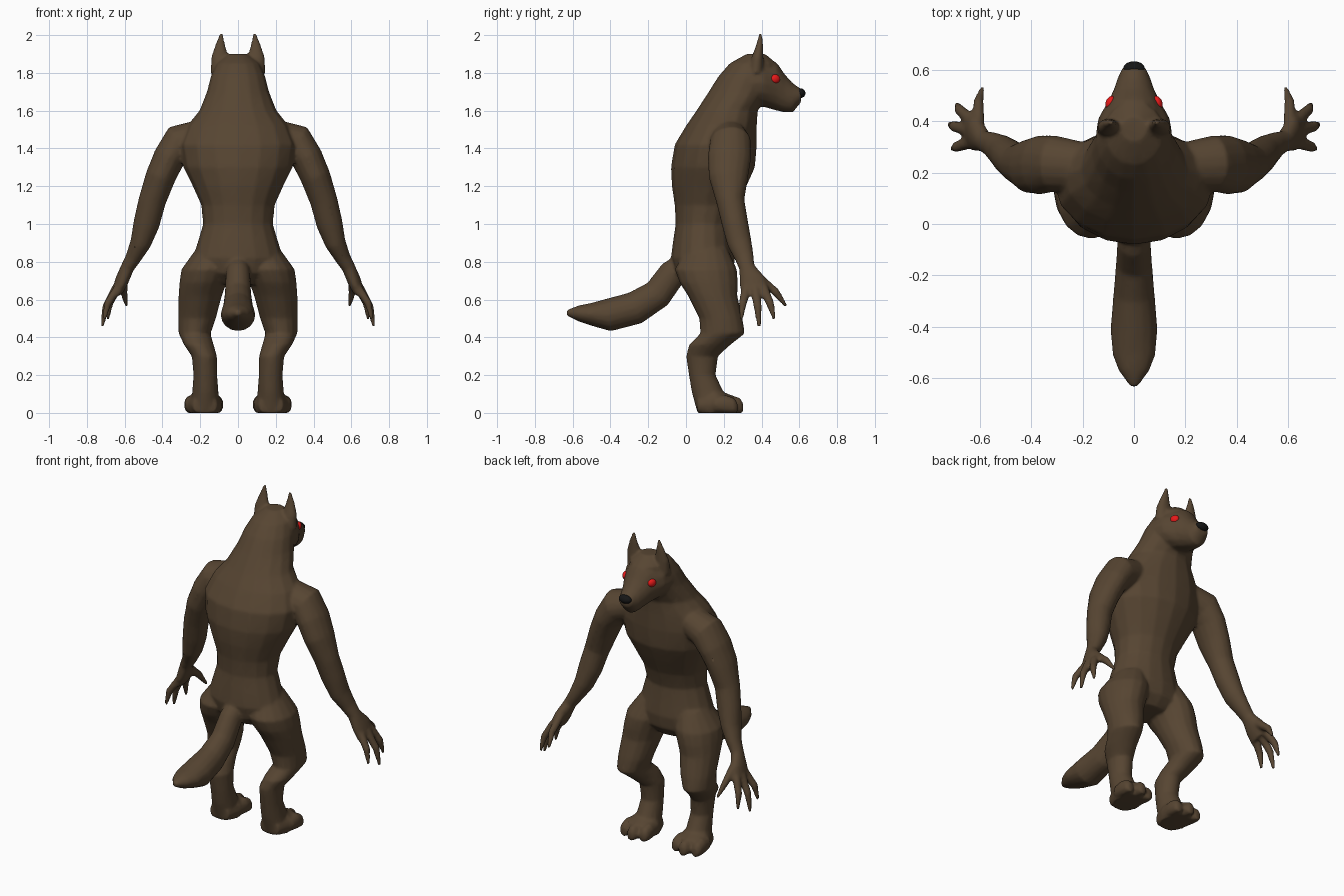
import bpy, bmesh, math
from mathutils import Vector

SEG = 16

def loft(bm, rings, axis=None, side=1):
    """Capped tube through rings (x, y, z, rx, ry); axis fixes the ring plane."""
    pts = [Vector(r[:3]) for r in rings]
    loops = []
    for i, r in enumerate(rings):
        t = Vector(axis) if axis else pts[min(i + 1, len(pts) - 1)] - pts[max(i - 1, 0)]
        t.normalize()
        u = Vector((1, 0, 0))
        u = (u - t * u.dot(t)).normalized()
        v = t.cross(u)
        loop = []
        for k in range(SEG):
            a = 2 * math.pi * k / SEG
            p = pts[i] + u * (r[3] * math.cos(a)) + v * (r[4] * math.sin(a))
            loop.append(bm.verts.new((p.x * side, p.y, max(p.z, 0))))
        loops.append(loop)
    for a, b in zip(loops, loops[1:]):
        for k in range(SEG):
            n = (k + 1) % SEG
            bm.faces.new((a[k], a[n], b[n], b[k]))
    bm.faces.new(loops[0][::-1])
    bm.faces.new(loops[-1])

def material(name, color):
    m = bpy.data.materials.new(name)
    m.diffuse_color = (*color, 1)
    return m

fur = material("brown_fur", (0.095, 0.06, 0.032))
red = material("red", (0.8, 0.01, 0.01))
black = material("black", (0.008, 0.008, 0.008))

bm = bmesh.new()
UP, FWD = (0, 0, 1), (0, 1, 0)

# Torso, neck and skull: z, back y, front y, half width
trunk = [(0.68, 0.0, 0.2, 0.14), (0.74, -0.06, 0.25, 0.22), (0.82, -0.08, 0.26, 0.24),
         (0.9, -0.07, 0.25, 0.215), (1.0, -0.055, 0.24, 0.185), (1.1, -0.06, 0.27, 0.195),
         (1.2, -0.075, 0.32, 0.24), (1.3, -0.08, 0.365, 0.29), (1.42, -0.06, 0.375, 0.31),
         (1.52, 0.0, 0.375, 0.27), (1.6, 0.055, 0.38, 0.205), (1.7, 0.12, 0.44, 0.165),
         (1.78, 0.17, 0.46, 0.145), (1.85, 0.23, 0.48, 0.115), (1.9, 0.32, 0.42, 0.05)]
loft(bm, [(0, (b + f) / 2, z, w, (f - b) / 2) for z, b, f, w in trunk], UP)

# Muzzle
loft(bm, [(0, 0.34, 1.745, 0.15, 0.12), (0, 0.41, 1.745, 0.14, 0.125),
          (0, 0.48, 1.728, 0.1, 0.128), (0, 0.525, 1.69, 0.078, 0.1),
          (0, 0.565, 1.668, 0.065, 0.078), (0, 0.61, 1.68, 0.045, 0.035)], FWD)

# Tail
loft(bm, [(0, 0.02, 0.82, 0.05, 0.05), (0, -0.07, 0.74, 0.065, 0.075),
          (0, -0.15, 0.63, 0.07, 0.08), (0, -0.27, 0.555, 0.08, 0.088),
          (0, -0.41, 0.518, 0.092, 0.087), (0, -0.51, 0.523, 0.083, 0.058),
          (0, -0.57, 0.527, 0.06, 0.042), (0, -0.632, 0.53, 0.015, 0.015)])

for s in (-1, 1):
    # Ear
    loft(bm, [(0.09, 0.37, 1.8, 0.055, 0.04), (0.097, 0.378, 1.88, 0.046, 0.032),
              (0.094, 0.39, 1.95, 0.026, 0.018), (0.088, 0.395, 2.01, 0.008, 0.008)], UP, s)
    # Arm and palm
    loft(bm, [(0.2, 0.22, 1.46, 0.09, 0.1), (0.31, 0.235, 1.43, 0.1, 0.11),
              (0.365, 0.23, 1.35, 0.085, 0.115), (0.41, 0.225, 1.25, 0.08, 0.105),
              (0.455, 0.235, 1.12, 0.073, 0.075), (0.485, 0.26, 1.0, 0.07, 0.07),
              (0.515, 0.283, 0.9, 0.056, 0.065), (0.555, 0.31, 0.82, 0.042, 0.05),
              (0.585, 0.322, 0.77, 0.036, 0.042), (0.615, 0.35, 0.7, 0.036, 0.07),
              (0.64, 0.365, 0.64, 0.028, 0.075)], None, s)
    # Thumb and fingers: base, middle, tip
    for base, mid, tip in [((0.605, 0.39, 0.71), (0.605, 0.475, 0.64), (0.59, 0.53, 0.565)),
                           ((0.64, 0.41, 0.66), (0.68, 0.445, 0.58), (0.69, 0.468, 0.495)),
                           ((0.645, 0.365, 0.66), (0.7, 0.38, 0.56), (0.72, 0.387, 0.455)),
                           ((0.635, 0.32, 0.66), (0.69, 0.3, 0.58), (0.708, 0.292, 0.495))]:
        loft(bm, [(*base, 0.024, 0.026), (*mid, 0.02, 0.022), (*tip, 0.009, 0.01)], None, s)
    # Leg: x, z, back y, front y, half width
    leg = [(0.13, 0.87, 0.0, 0.22, 0.09), (0.165, 0.76, -0.06, 0.27, 0.135),
           (0.185, 0.69, -0.035, 0.275, 0.125), (0.2, 0.62, 0.01, 0.272, 0.115),
           (0.217, 0.5, 0.07, 0.3, 0.1), (0.23, 0.42, 0.075, 0.312, 0.085),
           (0.207, 0.36, 0.015, 0.235, 0.079), (0.178, 0.3, 0.0, 0.17, 0.067),
           (0.173, 0.2, 0.015, 0.157, 0.063), (0.173, 0.11, 0.03, 0.2, 0.07),
           (0.175, 0.0, 0.06, 0.22, 0.08)]
    loft(bm, [(x, (b + f) / 2, z, w, (f - b) / 2) for x, z, b, f, w in leg], UP, s)
    # Foot and toes
    loft(bm, [(0.175, 0.06, 0.04, 0.065, 0.055), (0.177, 0.15, 0.045, 0.095, 0.085),
              (0.18, 0.25, 0.035, 0.09, 0.055)], FWD, s)
    for x, y in ((0.113, 0.275), (0.18, 0.3), (0.25, 0.27)):
        loft(bm, [(x, y - 0.12, 0.045, 0.03, 0.04), (x, y - 0.06, 0.045, 0.036, 0.05),
                  (x, y - 0.015, 0.035, 0.032, 0.045), (x, y + 0.003, 0.025, 0.018, 0.028)], FWD, s)

bmesh.ops.recalc_face_normals(bm, faces=bm.faces)
me = bpy.data.meshes.new("body")
bm.to_mesh(me)
bm.free()
body = bpy.data.objects.new("body", me)
bpy.context.collection.objects.link(body)
me.materials.append(fur)

# Fuse all parts into one soft skin
rm = body.modifiers.new("fuse", 'REMESH')
rm.mode = 'VOXEL'
rm.voxel_size = 0.009
rm.use_smooth_shade = True
sm = body.modifiers.new("soften", 'SMOOTH')
sm.factor = 0.5
sm.iterations = 6
dc = body.modifiers.new("lighten", 'DECIMATE')
dc.ratio = 0.3

# Eyes and nose
def ball(name, loc, scale, mat, rot=(0, 0, 0)):
    bpy.ops.mesh.primitive_uv_sphere_add(segments=16, ring_count=10, radius=1, location=loc, rotation=rot)
    o = bpy.context.object
    o.name = name
    o.scale = scale
    o.data.materials.append(mat)
    bpy.ops.object.shade_smooth()

for s, n in ((-1, "left_eye"), (1, "right_eye")):
    ball(n, (s * 0.092, 0.472, 1.768), (0.018, 0.027, 0.024), red, (0, 0, s * 0.4))
ball("nose", (0, 0.606, 1.693), (0.042, 0.027, 0.025), black, (-0.4, 0, 0))
